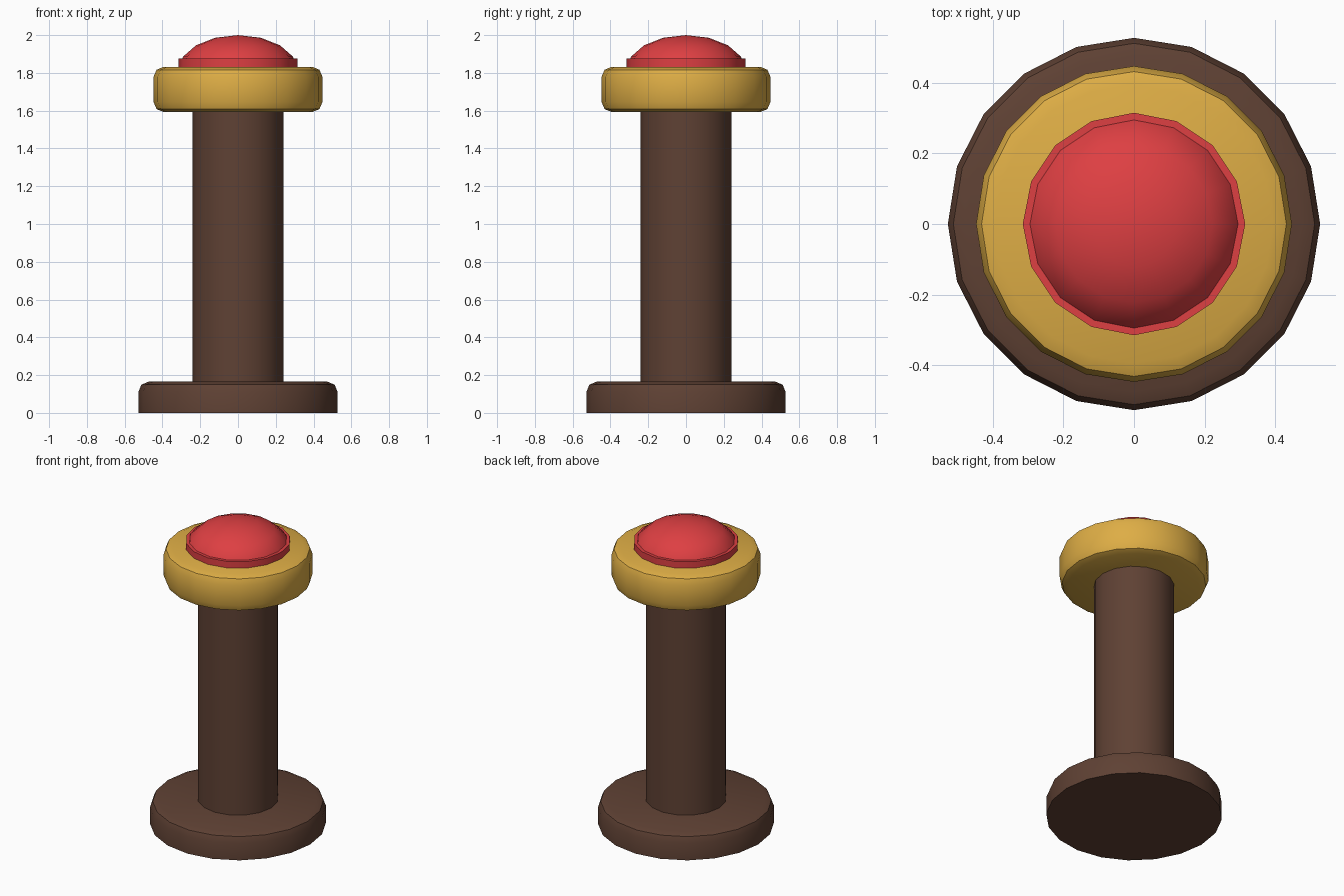
import bpy, bmesh, math

if "Cube" in bpy.data.objects:
    bpy.data.objects.remove(bpy.data.objects["Cube"])


def material(name, color):
    m = bpy.data.materials.new(name)
    m.diffuse_color = (*color, 1)
    m.use_nodes = True
    m.node_tree.nodes["Principled BSDF"].inputs["Base Color"].default_value = m.diffuse_color
    return m


brown = material("dark_brown", (0.114, 0.053, 0.034))
gold = material("gold", (0.73, 0.42, 0.06))
red = material("red", (0.73, 0.05, 0.055))


def lathe(name, profile, sides, mat):
    """Revolve (radius, z) points, bottom to top, into a closed solid."""
    bm = bmesh.new()
    rings = []
    for r, z in profile:
        if r == 0:
            rings.append([bm.verts.new((0, 0, z))])
        else:
            rings.append([bm.verts.new((r * math.cos(math.tau * i / sides),
                                        r * math.sin(math.tau * i / sides), z))
                          for i in range(sides)])
    for a, b in zip(rings, rings[1:]):
        for i in range(sides):
            j = (i + 1) % sides
            if len(b) == 1:
                bm.faces.new((a[i], a[j], b[0]))
            else:
                bm.faces.new((a[i], a[j], b[j], b[i]))
    bm.faces.new(rings[0][::-1])
    if len(rings[-1]) > 1:
        bm.faces.new(rings[-1])
    mesh = bpy.data.meshes.new(name)
    bm.to_mesh(mesh)
    bm.free()
    ob = bpy.data.objects.new(name, mesh)
    bpy.context.collection.objects.link(ob)
    mesh.materials.append(mat)
    bpy.ops.object.select_all(action='DESELECT')
    ob.select_set(True)
    bpy.context.view_layer.objects.active = ob
    bpy.ops.object.shade_smooth_by_angle(angle=math.radians(30))
    return ob


def rounded_top(r, z, w=0.053):
    """Two-step rounded rim at radius r and top height z."""
    k = w * (1 - math.sqrt(0.5))
    return [(r, z - w), (r - k, z - k), (r - w, z)]


# Foot plate, rounded only on its upper rim
lathe("base", [(0.527, 0)] + rounded_top(0.527, 0.165), 20, brown)

# Post
lathe("post", [(0.242, 0.15), (0.242, 1.61)], 16, brown)

# Collar, rounded on both rims
rim = rounded_top(0.447, 1.832)
lower_rim = [(r, 1.593 + 1.832 - z) for r, z in reversed(rim)]
lathe("collar", lower_rim + rim, 20, gold)

# Button seat and domed button
lathe("button_seat", [(0.315, 1.80), (0.315, 1.875)], 16, red)
dome = [(0.315 * math.cos(math.radians(a)), 1.815 + 0.185 * math.sin(math.radians(a)))
        for a in (0, 22.5, 45, 67.5)]
lathe("button_dome", dome + [(0, 2.0)], 16, red)
